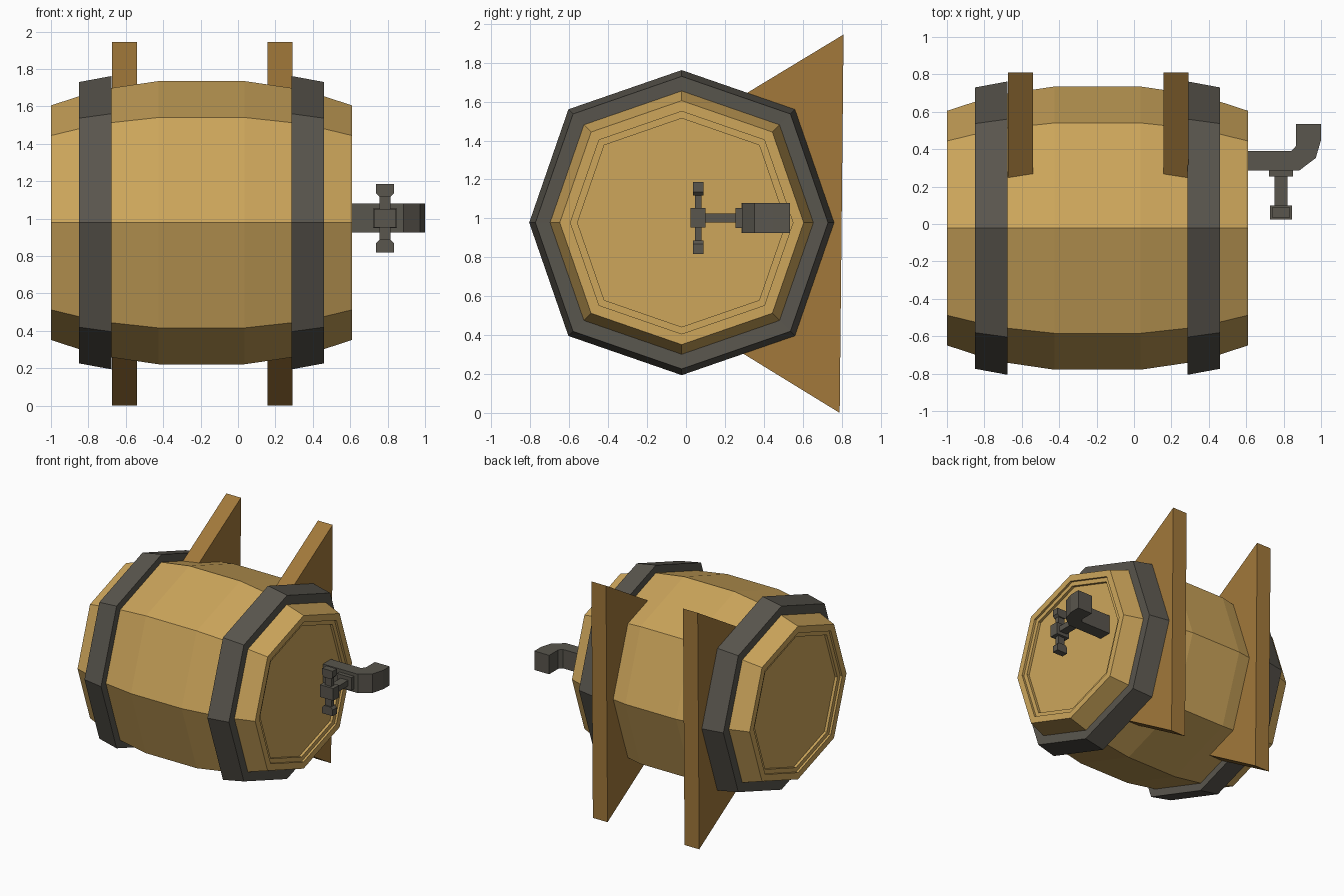
import bpy, bmesh

cube = bpy.data.objects.get("Cube")
if cube:
    bpy.data.objects.remove(cube, do_unlink=True)

AXIS_Y, AXIS_Z = -0.022, 0.978   # barrel axis
MID_X = -0.195                   # barrel middle
DIAG = 0.743                     # diagonal corners of the eight-sided section
SECTION = [(0, 1), (DIAG, DIAG), (1, 0), (DIAG, -DIAG),
           (0, -1), (-DIAG, -DIAG), (-1, 0), (-DIAG, DIAG)]


def material(name, rgb):
    mat = bpy.data.materials.new(name)
    mat.use_nodes = True
    mat.diffuse_color = (*rgb, 1)
    bsdf = mat.node_tree.nodes["Principled BSDF"]
    bsdf.inputs["Base Color"].default_value = (*rgb, 1)
    bsdf.inputs["Roughness"].default_value = 0.8
    return mat


light_wood = material("light wood", (0.61, 0.38, 0.105))
brown_wood = material("brown wood", (0.36, 0.19, 0.043))
iron = material("dark iron", (0.10, 0.092, 0.075))


def finish(name, bm, mat):
    bmesh.ops.recalc_face_normals(bm, faces=bm.faces)
    mesh = bpy.data.meshes.new(name)
    bm.to_mesh(mesh)
    bm.free()
    mesh.materials.append(mat)
    obj = bpy.data.objects.new(name, mesh)
    bpy.context.collection.objects.link(obj)
    return obj


def loft(name, profile, mat, ring=False):
    """Sweep (x, radius) points round the barrel axis; cap the ends or close into a ring."""
    bm = bmesh.new()
    loops = [[bm.verts.new((x, AXIS_Y + r * a, AXIS_Z + r * b)) for a, b in SECTION]
             for x, r in profile]
    pairs = list(zip(loops, loops[1:]))
    if ring:
        pairs.append((loops[-1], loops[0]))
    else:
        bm.faces.new(loops[0])
        bm.faces.new(loops[-1])
    for p, q in pairs:
        for i in range(8):
            j = (i + 1) % 8
            bm.faces.new((p[i], p[j], q[j], q[i]))
    return finish(name, bm, mat)


def prism(name, points, depth, mat):
    """Extrude a flat outline along a depth vector."""
    bm = bmesh.new()
    face = bm.faces.new([bm.verts.new(p) for p in points])
    grown = bmesh.ops.extrude_face_region(bm, geom=[face])["geom"]
    bmesh.ops.translate(bm, vec=depth,
                        verts=[v for v in grown if isinstance(v, bmesh.types.BMVert)])
    return finish(name, bm, mat)


def box(name, centre, size, mat):
    bm = bmesh.new()
    bmesh.ops.create_cube(bm, size=1)
    bmesh.ops.scale(bm, vec=size, verts=bm.verts)
    bmesh.ops.translate(bm, vec=centre, verts=bm.verts)
    return finish(name, bm, mat)


# Barrel body with stepped, recessed lids at both ends
half = [(0.23, 0.757), (0.55, 0.71), (0.805, 0.627), (0.805, 0.572),
        (0.787, 0.572), (0.787, 0.536), (0.765, 0.536)]
loft("barrel", [(MID_X - x, r) for x, r in reversed(half)]
     + [(MID_X + x, r) for x, r in half], light_wood)

# Iron hoops
for side, label in ((-1, "right"), (1, "left")):
    hoop = [(0.485, 0.64), (0.482, 0.784), (0.655, 0.752), (0.65, 0.62)]
    loft(label + "_hoop", [(MID_X + side * x, r) for x, r in hoop], iron, ring=True)

# Wall brackets
bracket = [(0.81, 1.945), (0, 1.455), (0, 0.485), (0.79, 0)]
for label, x in (("right", -0.673), ("left", 0.158)):
    prism(label + "_bracket", [(x, y, z) for y, z in bracket], (0.133, 0, 0), brown_wood)

# Tap spout
spout = [(0.56, 0.285), (0.885, 0.287), (0.972, 0.353), (1, 0.45), (1, 0.535),
         (0.866, 0.535), (0.866, 0.417), (0.84, 0.39), (0.56, 0.39)]
prism("tap_spout", [(x, y, 0.925) for x, y in spout], (0, 0, 0.155), iron)

# Tap handle
TAP_X, TAP_Z = 0.786, 1.002
box("tap_collar", (TAP_X, 0.272, TAP_Z), (0.13, 0.035, 0.105), iron)
box("tap_stem", (TAP_X, 0.175, TAP_Z), (0.068, 0.17, 0.046), iron)
box("tap_hub", (TAP_X, 0.062, TAP_Z), (0.12, 0.076, 0.1), iron)
for side, label in ((-1, "lower"), (1, "upper")):
    box(label + "_handle_arm", (TAP_X, 0.062, TAP_Z + side * 0.09), (0.06, 0.034, 0.1), iron)
    # Knob tapering toward the arm
    tip = [(0.03, 0.115), (0.048, 0.133), (0.048, 0.184),
           (-0.048, 0.184), (-0.048, 0.133), (-0.03, 0.115)]
    prism(label + "_handle_knob",
          [(TAP_X + x, 0.035, TAP_Z + side * z) for x, z in tip], (0, 0.054, 0), iron)
